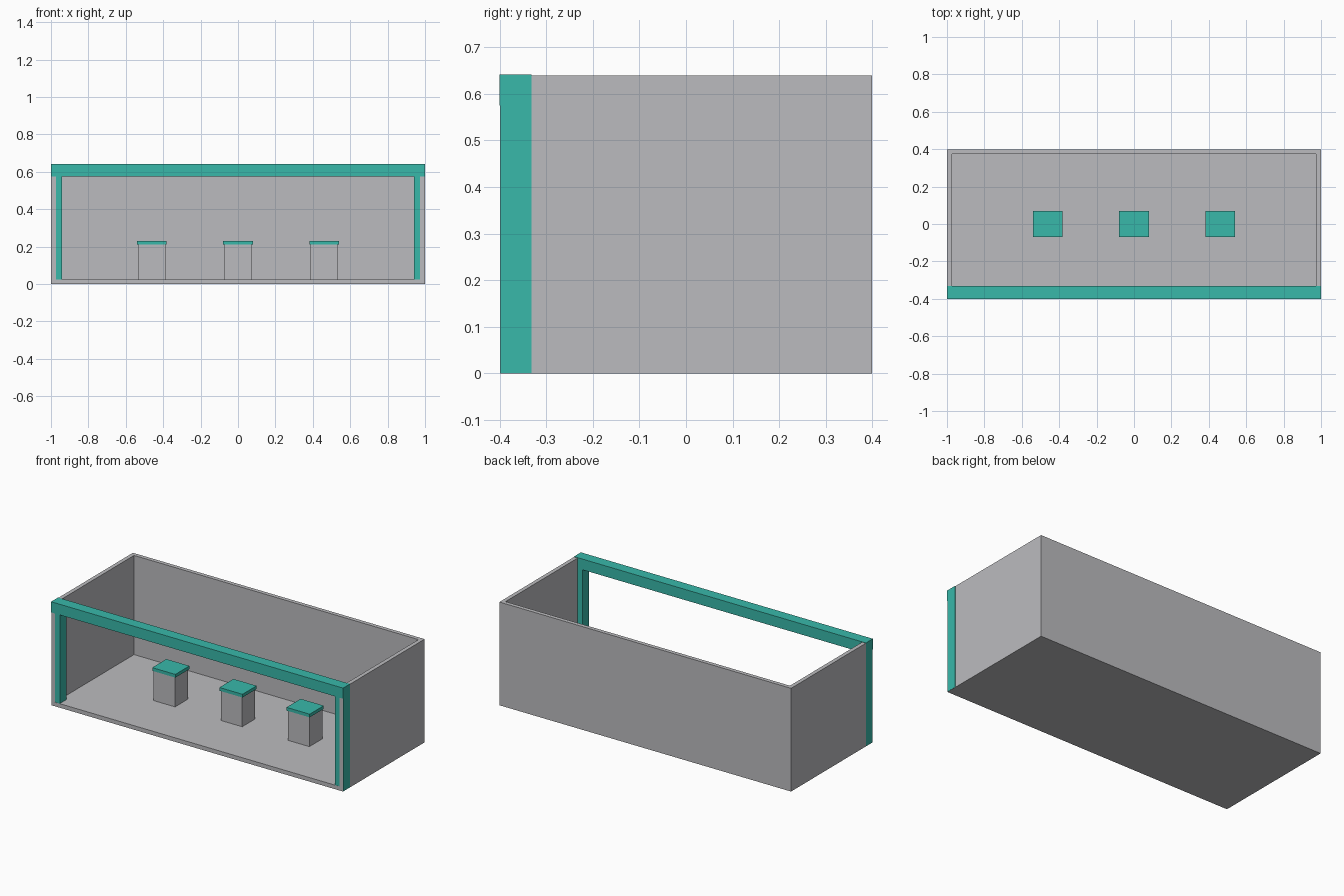
import bpy
import bmesh
from mathutils import Vector

default = bpy.data.objects.get("Cube")
if default:
    bpy.data.objects.remove(default, do_unlink=True)


def make_material(name, rgb):
    mat = bpy.data.materials.new(name)
    mat.use_nodes = True
    colour = (*rgb, 1.0)
    mat.diffuse_color = colour
    mat.node_tree.nodes["Principled BSDF"].inputs["Base Color"].default_value = colour
    return mat


grey = make_material("light_grey", (0.50, 0.50, 0.52))
teal = make_material("teal", (0.04, 0.48, 0.40))


def box(name, low, high, mat):
    """Flat-shaded box between two opposite corners."""
    low, high = Vector(low), Vector(high)
    bm = bmesh.new()
    bmesh.ops.create_cube(bm, size=1.0)
    bmesh.ops.scale(bm, vec=high - low, verts=bm.verts)
    mesh = bpy.data.meshes.new(name)
    bm.to_mesh(mesh)
    bm.free()
    mesh.materials.append(mat)
    obj = bpy.data.objects.new(name, mesh)
    obj.location = (low + high) / 2
    bpy.context.collection.objects.link(obj)
    return obj


X, Y, TOP = 0.999, 0.399, 0.639   # outer shell
T = 0.025                         # wall and floor thickness
FRAME_BACK = -0.332               # rear of the front frame
HEADER_Z = 0.575

# Floor and back wall
box("floor", (-X, -Y, 0), (X, Y, T), grey)
box("back_wall", (T - X, Y - T, T), (X - T, Y, TOP), grey)

# Side walls and front posts, mirrored left and right
for side, s in (("left", 1), ("right", -1)):
    def pair(a, b):
        return sorted((a * s, b * s))

    x0, x1 = pair(X - T, X)
    box(side + "_wall", (x0, -Y, T), (x1, Y, TOP), grey)
    x0, x1 = pair(0.942, 1.0)
    box(side + "_post", (x0, 0.001 - Y, 0.001), (x1, FRAME_BACK, HEADER_Z), teal)

# Header beam across the open front
box("header_beam", (-1, -0.4, HEADER_Z), (1, FRAME_BACK, 0.641), teal)

# Row of display pedestals with overhanging caps
for i, x in enumerate((-0.46, 0, 0.46), 1):
    box(f"pedestal_{i}", (x - 0.073, -0.063, T), (x + 0.073, 0.063, 0.21), grey)
    box(f"pedestal_cap_{i}", (x - 0.079, -0.069, 0.21), (x + 0.079, 0.069, 0.23), teal)
